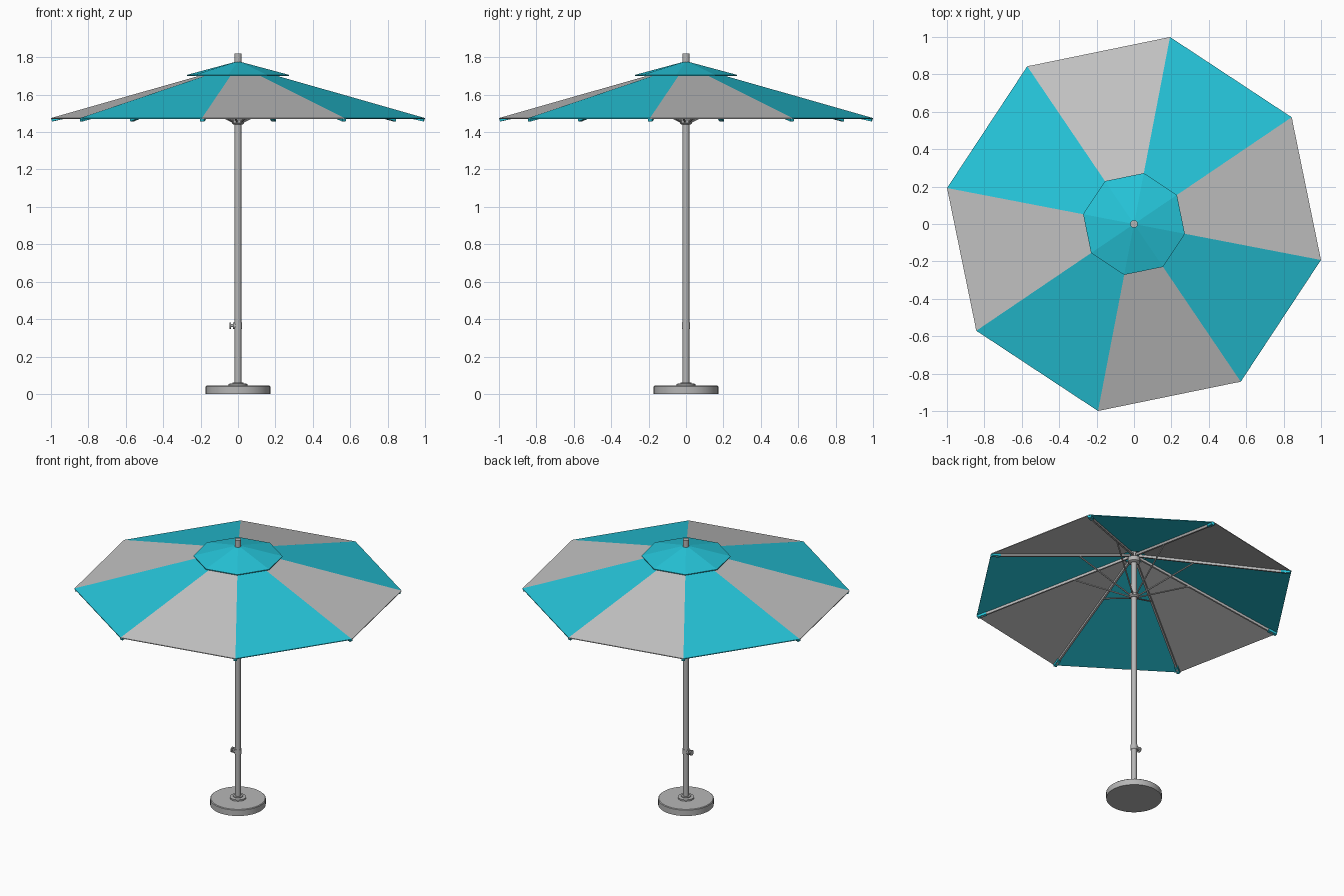
import bpy, bmesh, math
from mathutils import Vector

if "Cube" in bpy.data.objects:
    bpy.data.objects.remove(bpy.data.objects["Cube"])

def mat(name, rgb):
    m = bpy.data.materials.new(name)
    m.diffuse_color = (*rgb, 1)
    m.use_nodes = True
    m.node_tree.nodes["Principled BSDF"].inputs["Base Color"].default_value = m.diffuse_color
    return m

TEAL = mat("teal fabric", (0.019, 0.56, 0.70))
GREY = mat("light grey fabric", (0.55, 0.55, 0.55))
METAL = mat("grey metal", (0.47, 0.47, 0.47))
A0 = math.radians(34.1)      # direction of the first rib
R = 1.018                    # canopy corner radius
SLOPE = 0.28

def rib_point(r, k, dz=0.0):
    a = A0 + k * math.pi / 4
    return Vector((r * math.cos(a), r * math.sin(a), 1.475 + (R - r) * SLOPE + dz))

def make(name, bm, mats, smooth=False):
    bmesh.ops.recalc_face_normals(bm, faces=bm.faces)
    me = bpy.data.meshes.new(name)
    bm.to_mesh(me)
    bm.free()
    ob = bpy.data.objects.new(name, me)
    bpy.context.collection.objects.link(ob)
    for m in mats:
        me.materials.append(m)
    if smooth:
        bpy.ops.object.select_all(action='DESELECT')
        ob.select_set(True)
        bpy.context.view_layer.objects.active = ob
        bpy.ops.object.shade_smooth_by_angle(angle=math.radians(40))
    return ob

def lathe(name, profile, m, seg=32):
    # solid of revolution about z from (radius, height) points
    bm = bmesh.new()
    rings = [[bm.verts.new((r * math.cos(i * math.tau / seg), r * math.sin(i * math.tau / seg), z))
              for i in range(seg)] for r, z in profile]
    for a, b in zip(rings, rings[1:]):
        for i in range(seg):
            j = (i + 1) % seg
            bm.faces.new((a[i], a[j], b[j], b[i]))
    bm.faces.new(rings[0][::-1])
    bm.faces.new(rings[-1])
    return make(name, bm, [m], True)

def rod(bm, p, q, rad, seg=8):
    # cylinder between two points
    p, q = Vector(p), Vector(q)
    v = bmesh.ops.create_cone(bm, cap_ends=True, segments=seg, radius1=rad, radius2=rad,
                              depth=(q - p).length)["verts"]
    rot = (q - p).to_track_quat('Z', 'Y')
    for x in v:
        x.co = rot @ x.co + (p + q) / 2

def bar(bm, p, q, w, h):
    # rectangular bar between two points
    p, q = Vector(p), Vector(q)
    d = (q - p).normalized()
    s = d.cross(Vector((0, 0, 1))).normalized()
    u = s.cross(d)
    v = bmesh.ops.create_cube(bm, size=1)["verts"]
    for x in v:
        x.co = (p + q) / 2 + d * x.co.x * (q - p).length + s * x.co.y * w + u * x.co.z * h

def panels(name, inner, outer, mats, rule):
    # ring of eight flat panels between two (radius, height) octagons, with fabric thickness
    bm = bmesh.new()
    def ring(r, z):
        return [bm.verts.new((r * math.cos(A0 + k * math.pi / 4), r * math.sin(A0 + k * math.pi / 4), z))
                for k in range(8)]
    layers = [(ring(inner[0], inner[1] - t), ring(outer[0], outer[1] - t)) for t in (0, 0.005)]
    (ti, to), (bi, bo) = layers
    for k in range(8):
        j = (k + 1) % 8
        for a, b in ((ti, to), (to, bo), (bo, bi), (bi, ti)):
            bm.faces.new((a[k], a[j], b[j], b[k])).material_index = rule(k)
    return make(name, bm, mats)

# canopy: alternating panels, then the plain vent cap on top
panels("canopy", (0.08, 1.475 + (R - 0.08) * SLOPE), (R, 1.475), [TEAL, GREY], lambda k: k % 2)
panels("vent_cap", (0.015, 1.775), (0.277, 1.706), [TEAL], lambda k: 0)

# ribs, struts and fabric pockets at the rib tips
ribs, struts, pockets = bmesh.new(), bmesh.new(), bmesh.new()
for k in range(8):
    bar(ribs, rib_point(0.03, k, -0.014), rib_point(0.99, k, -0.014), 0.012, 0.016)
    rod(struts, rib_point(0.03, k) * Vector((1, 1, 0)) + Vector((0, 0, 1.455)),
        rib_point(0.39, k, -0.018), 0.005)
    bar(pockets, rib_point(0.955, k, -0.014), rib_point(1.013, k, -0.011), 0.022, 0.018)
make("ribs", ribs, [METAL])
make("struts", struts, [METAL], True)
make("rib_pockets", pockets, [TEAL])

# pole, hubs and finial
lathe("pole", [(0.018, 0.04), (0.018, 1.78)], METAL)
lathe("top_hub", [(0.03, 1.69), (0.038, 1.695), (0.038, 1.725), (0.03, 1.73)], METAL)
lathe("runner", [(0.024, 1.44), (0.032, 1.448), (0.032, 1.465), (0.024, 1.47)], METAL)
lathe("finial", [(0.02, 1.765), (0.02, 1.82)], METAL)

# base
lathe("base", [(0.173, 0), (0.173, 0.04), (0.169, 0.044)], METAL, 48)
lathe("base_collar", [(0.05, 0.042), (0.05, 0.054), (0.03, 0.056), (0.03, 0.062)], METAL)

# crank on the left of the pole
lathe("crank_collar", [(0.022, 0.348), (0.022, 0.382)], METAL)
bm = bmesh.new()
rod(bm, (-0.045, 0, 0.365), (0, 0, 0.365), 0.008, 16)
rod(bm, (-0.046, 0, 0.365), (-0.038, 0, 0.365), 0.018, 16)
rod(bm, (-0.026, 0, 0.365), (0.0, 0, 0.365), 0.018, 16)
make("crank", bm, [METAL], True)
